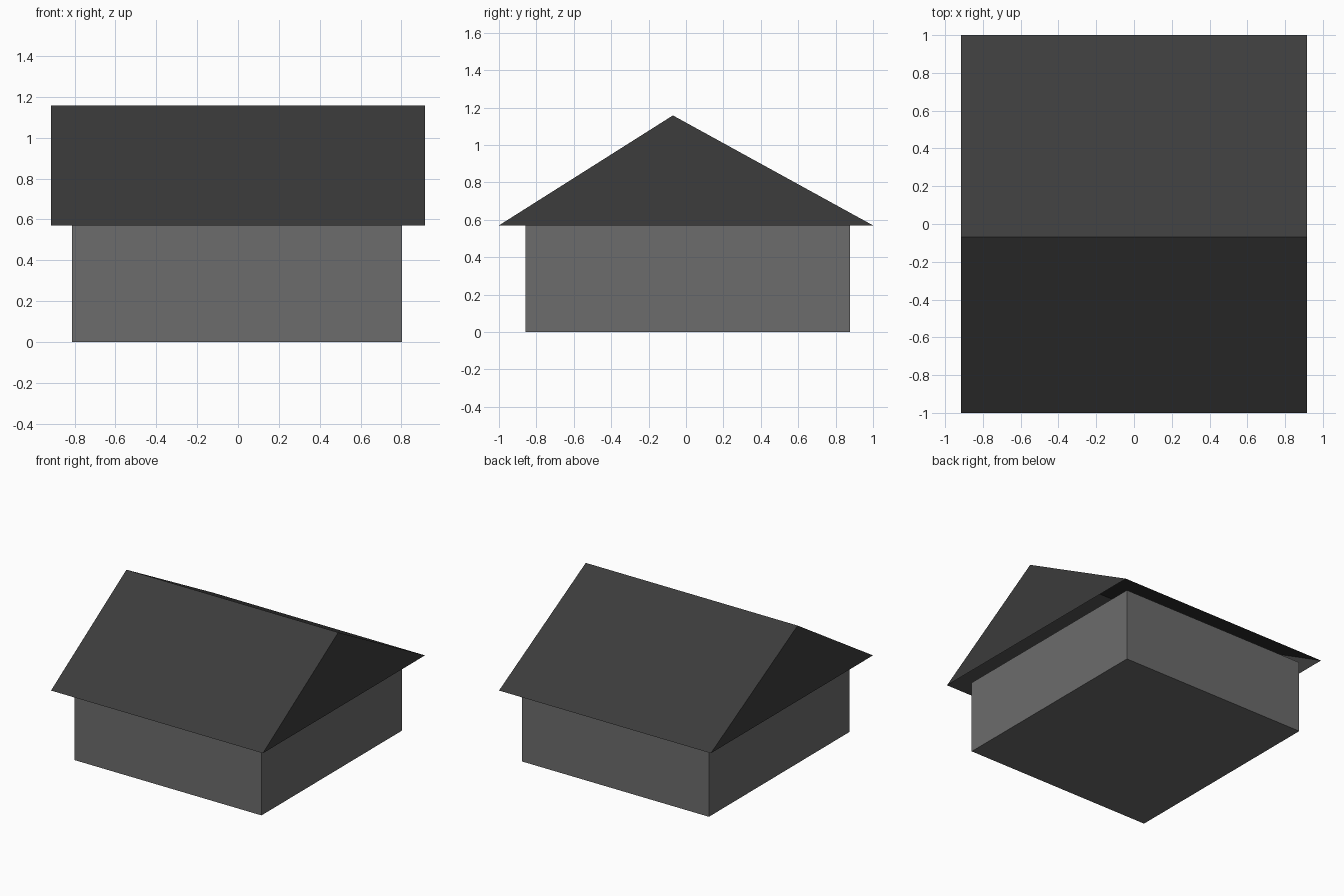
import bpy

if "Cube" in bpy.data.objects:
    bpy.data.objects.remove(bpy.data.objects["Cube"])


def grey(name, v):
    m = bpy.data.materials.new(name)
    m.diffuse_color = (v, v, v, 1)
    m.use_nodes = True
    m.node_tree.nodes["Principled BSDF"].inputs["Base Color"].default_value = m.diffuse_color
    return m


def extrude_x(name, profile, x0, x1, skip_sides, mat):
    """Extrude a (y, z) outline along x, with end caps, leaving some sides open."""
    n = len(profile)
    verts = [(x, y, z) for x in (x0, x1) for y, z in profile]
    faces = [tuple(reversed(range(n))), tuple(range(n, 2 * n))]
    faces += [(i, (i + 1) % n, n + (i + 1) % n, n + i)
              for i in range(n) if i not in skip_sides]
    mesh = bpy.data.meshes.new(name)
    mesh.from_pydata(verts, [], faces)
    mesh.materials.append(mat)
    obj = bpy.data.objects.new(name, mesh)
    bpy.context.collection.objects.link(obj)
    return obj


EAVE, RIDGE = 0.57, 1.158

# walls: plain box, slightly off centre under the roof
extrude_x("walls", [(-0.857, 0), (0.878, 0), (0.878, EAVE), (-0.857, EAVE)],
          -0.813, 0.803, (), grey("wall_grey", 0.15))

# roof: gabled shell with uneven slopes, open underneath at the eaves
extrude_x("roof", [(-1, EAVE), (1, EAVE), (-0.07, RIDGE)],
          -0.915, 0.915, (0,), grey("roof_grey", 0.045))
